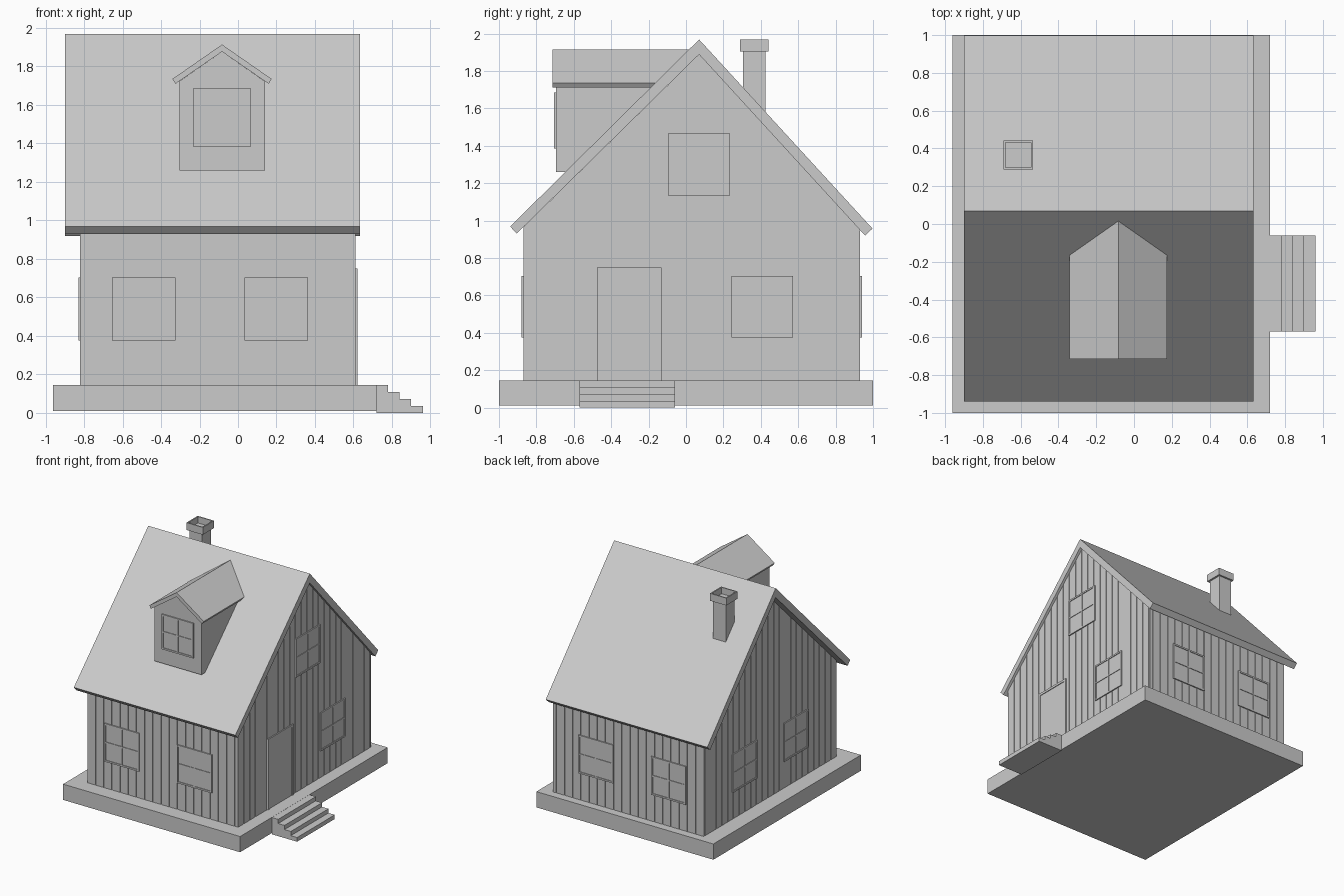
import bpy, bmesh

if "Cube" in bpy.data.objects:
    bpy.data.objects.remove(bpy.data.objects["Cube"])

# House bounds and ridge
X0, X1, Y0, Y1 = -0.82, 0.61, -0.87, 0.93
BASE, RIDGE_Y, RIDGE_Z, INNER_Z = 0.145, 0.07, 1.968, 1.888


def under(y):
    """Height of the roof underside at y."""
    return INNER_Z - (0.983 * (RIDGE_Y - y) if y < RIDGE_Y else 1.091 * (y - RIDGE_Y))


def roof_y(z):
    """Where the front slope reaches height z."""
    return RIDGE_Y - (RIDGE_Z - z) * 1.01


def finish(name, bm):
    bmesh.ops.recalc_face_normals(bm, faces=bm.faces)
    me = bpy.data.meshes.new(name)
    bm.to_mesh(me)
    bm.free()
    ob = bpy.data.objects.new(name, me)
    bpy.context.collection.objects.link(ob)
    return ob


def prism(name, parts, place):
    """Each part is (2D outline, start depth, end depth); place maps (u, z, depth) to 3D."""
    bm = bmesh.new()
    for pts, d0, d1 in parts:
        a = [bm.verts.new(place(u, z, d0)) for u, z in pts]
        b = [bm.verts.new(place(u, z, d1)) for u, z in pts]
        bm.faces.new(a)
        bm.faces.new(b)
        for i in range(len(a)):
            j = (i + 1) % len(a)
            bm.faces.new((a[i], a[j], b[j], b[i]))
    return finish(name, bm)


def rect(u0, u1, z0, z1):
    return [(u0, z0), (u1, z0), (u1, z1), (u0, z1)]


along_x = lambda u, z, d: (d, u, z)
along_y = lambda u, z, d: (u, d, z)
walls = {
    "front": lambda u, z, d: (u, Y0 - d, z),
    "back": lambda u, z, d: (u, Y1 + d, z),
    "left": lambda u, z, d: (X0 - d, u, z),
    "right": lambda u, z, d: (X1 + d, u, z),
}

# Foundation and entrance steps
prism("foundation", [(rect(-1, 1, 0.01, BASE), -0.96, 0.72)], along_x)
steps = [(0.72, 0), (0.96, 0)]
for i in range(4):
    z, x = 0.036 * (i + 1), 0.96 - 0.06 * i
    steps += [(x, z), (x - 0.06, z)]
steps = [p for i, p in enumerate(steps) if i != 1]
steps.insert(1, (0.96, 0))
prism("entrance_steps", [(steps, -0.57, -0.06)], along_y)

# Wall core
D = 0.007
a, b = Y0 + D, Y1 - D
prism("wall_core", [([(a, BASE), (b, BASE), (b, under(b)), (RIDGE_Y, INNER_Z), (a, under(a))],
                     X0 + D, X1 - D)], along_x)

# Vertical siding boards
PITCH, GAP = 0.0777, 0.003


def boards(side, lo, hi, gable):
    parts, u = [], lo
    while u < hi - 0.01:
        l = u + (GAP if u > lo else 0)
        r = min(u + PITCH - GAP, hi)
        if gable:
            top = [(r, under(r))] + ([(RIDGE_Y, INNER_Z)] if l < RIDGE_Y < r else []) + [(l, under(l))]
        else:
            t = under(Y0 if side == "front" else Y1)
            top = [(r, t), (l, t)]
        parts.append(([(l, BASE), (r, BASE)] + top, -D, 0))
        u += PITCH
    prism(side + "_siding", parts, walls[side])


boards("front", X0, X1, False)
boards("back", X0, X1, False)
boards("left", Y0, Y1, True)
boards("right", Y0, Y1, True)


def window(name, place, u0, u1, z0, z1):
    """Flat pane with a thin raised frame and cross bars."""
    w, um, zm = 0.014, (u0 + u1) / 2, (z0 + z1) / 2
    h = 0.006
    prism(name, [
        (rect(u0 + w, u1 - w, z0 + w, z1 - w), 0, 0.004),
        (rect(u0, u0 + w, z0, z1), 0, 0.01),
        (rect(u1 - w, u1, z0, z1), 0, 0.01),
        (rect(u0 + w, u1 - w, z0, z0 + w), 0, 0.01),
        (rect(u0 + w, u1 - w, z1 - w, z1), 0, 0.01),
        (rect(um - h, um + h, z0 + w, z1 - w), 0.004, 0.009),
        (rect(u0 + w, um - h, zm - h, zm + h), 0.004, 0.009),
        (rect(um + h, u1 - w, zm - h, zm + h), 0.004, 0.009)], place)


# Windows
W = 0.33
for side, starts in {"front": (-0.655, 0.035), "back": (-0.655, 0.035),
                     "left": (-0.48, 0.215), "right": (0.242,)}.items():
    for i, u in enumerate(starts):
        window(f"{side}_window_{i + 1}", walls[side], u, u + W, 0.375, 0.703)
window("gable_window", walls["right"], -0.095, 0.235, 1.135, 1.465)

# Door with frame
prism("door", [(rect(-0.455, -0.15, BASE, 0.73), 0, 0.004),
               (rect(-0.475, -0.455, BASE, 0.75), 0, 0.01),
               (rect(-0.15, -0.13, BASE, 0.75), 0, 0.01),
               (rect(-0.455, -0.15, 0.73, 0.75), 0, 0.01)], walls["right"])

# Main roof
prism("main_roof", [([(-0.94, 0.968), (RIDGE_Y, RIDGE_Z), (0.997, 0.957), (0.957, 0.92),
                      (RIDGE_Y, INNER_Z), (-0.905, 0.93)], -0.9, 0.633)], along_x)

# Dormer, its back edges trimmed to the roof slope
to_roof = lambda u, z, d: (u, roof_y(z) if d else -0.695, z)
to_roof_overhang = lambda u, z, d: (u, roof_y(z) if d else -0.715, z)
C = -0.083
prism("dormer_walls", [([(C - 0.222, 1.26), (C + 0.222, 1.26), (C + 0.222, 1.723),
                         (C, 1.877), (C - 0.222, 1.723)], 0, 1)], to_roof)
prism("dormer_roof", [([(C - 0.258, 1.735), (C, 1.914), (C + 0.258, 1.735), (C + 0.242, 1.71),
                        (C, 1.877), (C - 0.242, 1.71)], 0, 1)], to_roof_overhang)
window("dormer_window", lambda u, z, d: (u, -0.695 - d, z), C - 0.15, C + 0.15, 1.385, 1.685)

# Chimney shaft and hollow cap
prism("chimney_shaft", [([(0.305, 1.71), (0.425, 1.58), (0.425, 1.905), (0.305, 1.905)],
                         -0.675, -0.553)], along_x)
bm = bmesh.new()
res = bmesh.ops.create_cube(bm, size=1)
for v in res["verts"]:
    v.co = (-0.6135 + v.co.x * 0.155, 0.3645 + v.co.y * 0.153, 1.9365 + v.co.z * 0.063)
top = max(bm.faces, key=lambda f: f.calc_center_median().z)
bmesh.ops.inset_region(bm, faces=[top], thickness=0.014)
hole = bmesh.ops.extrude_discrete_faces(bm, faces=[top])["faces"][0]
for v in hole.verts:
    v.co.z -= 0.055
finish("chimney_cap", bm)
